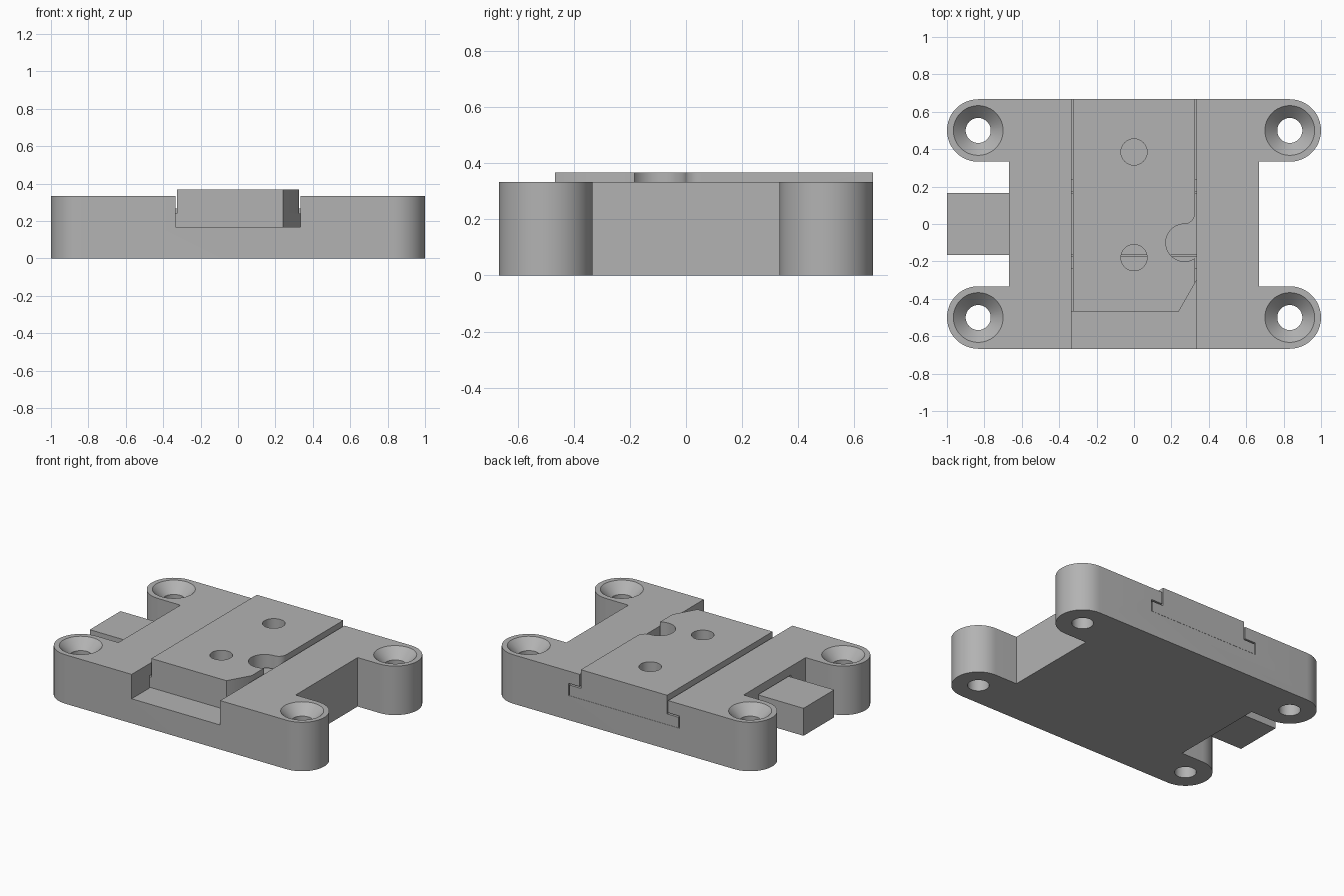
import bpy, bmesh, math
from mathutils import Vector

cube = bpy.data.objects.get("Cube")
if cube:
    bpy.data.objects.remove(cube, do_unlink=True)

GREY = 0.45
grey = bpy.data.materials.new("plain grey")
grey.use_nodes = True
grey.diffuse_color = (GREY, GREY, GREY, 1)
grey.node_tree.nodes["Principled BSDF"].inputs["Base Color"].default_value = (GREY, GREY, GREY, 1)


def add_object(name, bm):
    bmesh.ops.recalc_face_normals(bm, faces=bm.faces)
    mesh = bpy.data.meshes.new(name)
    bm.to_mesh(mesh)
    bm.free()
    mesh.materials.append(grey)
    obj = bpy.data.objects.new(name, mesh)
    bpy.context.collection.objects.link(obj)
    return obj


def prism(name, outline, z0, z1):
    """Extrude a flat outline upward."""
    bm = bmesh.new()
    face = bm.faces.new([bm.verts.new((x, y, z0)) for x, y in outline])
    top = bmesh.ops.extrude_face_region(bm, geom=[face])["geom"]
    bmesh.ops.translate(bm, verts=[v for v in top if isinstance(v, bmesh.types.BMVert)],
                        vec=(0, 0, z1 - z0))
    return add_object(name, bm)


def box(name, x0, x1, y0, y1, z0, z1):
    return prism(name, [(x0, y0), (x1, y0), (x1, y1), (x0, y1)], z0, z1)


def arc(cx, cy, r, start, end, steps=16):
    angles = [math.radians(start + (end - start) * i / steps) for i in range(steps + 1)]
    return [(cx + r * math.cos(a), cy + r * math.sin(a)) for a in angles]


def lathe(name, cx, cy, profile, sides=48):
    """Closed solid of stacked rings, from (radius, height) pairs."""
    bm = bmesh.new()
    rings = [[bm.verts.new((x, y, z)) for x, y in arc(cx, cy, r, 0, 360, sides)[:-1]]
             for r, z in profile]
    for low, high in zip(rings, rings[1:]):
        for i in range(sides):
            j = (i + 1) % sides
            bm.faces.new((low[i], low[j], high[j], high[i]))
    bm.faces.new(rings[0])
    bm.faces.new(rings[-1])
    return add_object(name, bm)


def combine(obj, others, operation="DIFFERENCE"):
    """Apply booleans, then discard the helper solids."""
    for other in others:
        mod = obj.modifiers.new("boolean", "BOOLEAN")
        mod.object, mod.operation, mod.solver = other, operation, "EXACT"
    graph = bpy.context.evaluated_depsgraph_get()
    mesh = bpy.data.meshes.new_from_object(obj.evaluated_get(graph))
    obj.modifiers.clear()
    obj.data = mesh
    for other in others:
        bpy.data.objects.remove(other, do_unlink=True)


# Proportions shared by the parts
HALF_Y, TOP, FLOOR = 0.667, 0.333, 0.167
EAR_X, EAR_Y, EAR_R = 0.833, 0.5, 0.167
CHANNEL, BAR_Y = 0.333, 0.165

# Base plate: four rounded ears around a notched body
right = (arc(EAR_X, -EAR_Y, EAR_R, -90, 90, 24) + [(0.667, -0.333), (0.667, 0.333)]
         + arc(EAR_X, EAR_Y, EAR_R, -90, 90, 24))
base = prism("base_plate", right + [(-x, -y) for x, y in right], 0, TOP)

# Stepped channel, bar passage and countersunk screw holes
cutters = [
    box("channel_cut", -CHANNEL, CHANNEL, -1, 1, FLOOR, 0.5),
    box("undercut", -0.417, 0.417, -0.475, 1, FLOOR, 0.25),
    box("bar_passage", -0.8, 0.5, -BAR_Y - 0.01, BAR_Y + 0.01, 0.073, 0.275),
]
for sx in (-1, 1):
    for sy in (-1, 1):
        cutters.append(lathe("screw_hole", sx * EAR_X, sy * EAR_Y,
                             [(0.067, -0.1), (0.067, TOP - 0.067), (0.133, TOP), (0.133, 0.5)]))
combine(base, cutters)


def slide_outline(half):
    """Plate outline whose front corner is cut on one shared slanted line."""
    corner_y = -0.467 + (half - 0.24) * 1.75
    return [(-half, -0.467), (0.24, -0.467), (half, corner_y), (half, HALF_Y), (-half, HALF_Y)]


# Sliding plate with side flanges
slide = prism("sliding_plate", slide_outline(0.325), 0.2, 0.367)
flange = prism("slide_flange", slide_outline(0.41), FLOOR + 0.001, 0.24)
combine(slide, [flange], "UNION")

# Pin recess with a rounded lead-in, two holes and underside bar clearance
recess = (arc(0.27, 0.055, 0.055, 0, -90, 8) + arc(0.27, -0.1, 0.1, 90, 303, 28)
          + [(0.5, -0.184), (0.5, 0.055)])
combine(slide, [
    prism("recess_cut", recess, 0, 0.5),
    lathe("front_hole", 0, -0.18, [(0.07, 0), (0.07, 0.5)]),
    lathe("back_hole", 0, 0.385, [(0.07, 0), (0.07, 0.5)]),
    box("bar_clearance", -0.6, 0.6, -0.235, 0.235, 0, 0.275),
])

# Locking bar crossing beneath the plate
bar = box("locking_bar", -1, 0.47, -BAR_Y, BAR_Y, 0.08, 0.267)

# Smooth curved walls, keep edges sharp
bpy.ops.object.select_all(action="DESELECT")
for obj in (base, slide, bar):
    obj.select_set(True)
bpy.context.view_layer.objects.active = base
bpy.ops.object.shade_smooth_by_angle(angle=math.radians(30))
